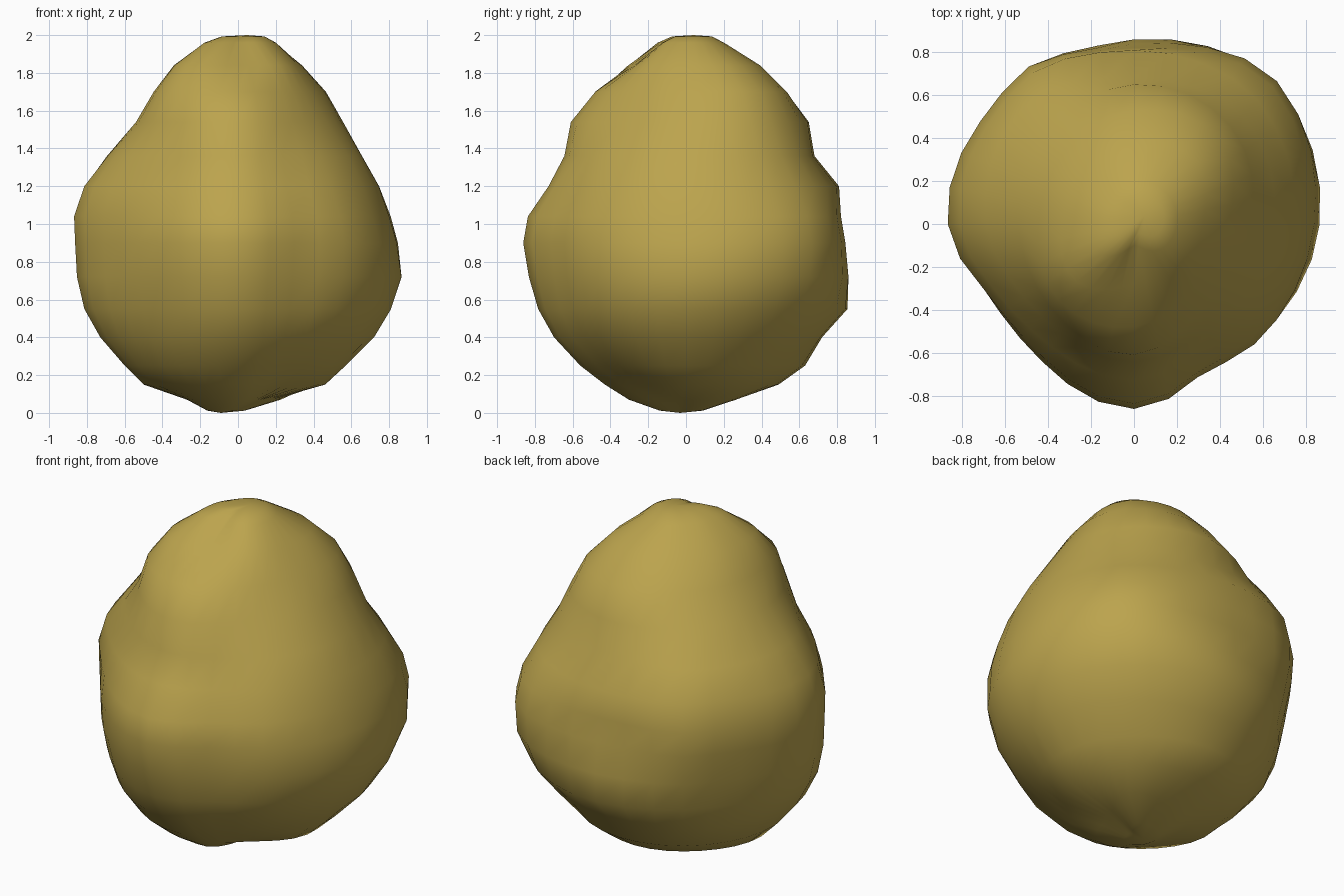
import bpy, bmesh, math
from mathutils import Vector

if "Cube" in bpy.data.objects:
    bpy.data.objects.remove(bpy.data.objects["Cube"])

# Heights of the rings, and the boulder's outline in eight compass directions
HEIGHTS = [.07, .15, .25, .4, .55, .72, .9, 1.04, 1.2, 1.36, 1.54, 1.7, 1.84, 1.96]
PROFILES = [
    [.15, .46, .57, .72, .81, .865, .84, .80, .745, .655, .545, .44, .32, .20],   # right
    [.30, .48, .60, .74, .85, .92, .93, .90, .81, .71, .64, .56, .41, .21],       # back right
    [.26, .49, .63, .72, .855, .86, .84, .82, .81, .68, .65, .53, .39, .20],      # back
    [.30, .48, .62, .73, .78, .81, .84, .85, .82, .74, .58, .46, .34, .16],       # back left
    [.27, .50, .60, .73, .815, .855, .865, .87, .815, .69, .54, .445, .335, .17], # left
    [.29, .45, .56, .66, .71, .745, .755, .74, .69, .61, .55, .50, .38, .20],     # front left
    [.30, .43, .56, .70, .785, .835, .865, .84, .73, .645, .61, .48, .28, .10],   # front
    [.16, .36, .50, .66, .745, .79, .80, .77, .70, .62, .50, .41, .31, .17],      # front right
]
# Knobs and dents between those directions: angle, height, angular width, height spread, depth
LUMPS = [(122, .95, 14, .40, .045), (-66, .85, 14, .50, -.065),
         (-157, .85, 14, .45, -.04), (50, .85, 10, .4, .015)]
SEGMENTS = 32


def radius(level, turn):
    """Smooth periodic interpolation between the eight outlines, plus the lumps."""
    i, t = int(turn), turn - int(turn)
    a, b, c, d = (PROFILES[(i + k) % 8][level] for k in (-1, 0, 1, 2))
    r = b + .5 * t * (c - a + t * (2*a - 5*b + 4*c - d + t * (3*(b - c) + d - a)))
    for angle, height, width, spread, depth in LUMPS:
        da = ((turn * 45 - angle + 180) % 360 - 180) / width
        dz = (HEIGHTS[level] - height) / spread
        r += depth * math.exp(-da * da - dz * dz)
    return r


# Lumpy boulder: stacked irregular rings
bm = bmesh.new()
rings = []
for level, z in enumerate(HEIGHTS):
    ring = []
    for s in range(SEGMENTS):
        angle = math.tau * s / SEGMENTS
        r = radius(level, 8 * s / SEGMENTS)
        ring.append(bm.verts.new((r * math.cos(angle), r * math.sin(angle), z)))
    rings.append(ring)


# Small end rings and poles close the base and the peak
def close_end(ring, centre, scale, z_ring, z_pole):
    c = Vector(centre)
    small = [bm.verts.new((c.x + (v.co.x - c.x) * scale, c.y + (v.co.y - c.y) * scale, z_ring))
             for v in ring]
    pole = bm.verts.new((c.x, c.y, z_pole))
    for s in range(SEGMENTS):
        bm.faces.new((small[s], small[(s + 1) % SEGMENTS], pole))
    return small


rings.insert(0, close_end(rings[0], (-.09, -.03), .4, .012, 0))
rings.append(close_end(rings[-1], (.05, .04), .6, 1.993, 2.0))
for low, high in zip(rings, rings[1:]):
    for s in range(SEGMENTS):
        n = (s + 1) % SEGMENTS
        bm.faces.new((low[s], low[n], high[n], high[s]))
bmesh.ops.recalc_face_normals(bm, faces=bm.faces)
for f in bm.faces:
    f.smooth = True

mesh = bpy.data.meshes.new("boulder")
bm.to_mesh(mesh)
bm.free()
ochre = bpy.data.materials.new("ochre stone")
ochre.diffuse_color = (.50, .37, .075, 1)
ochre.use_nodes = True
ochre.node_tree.nodes["Principled BSDF"].inputs["Base Color"].default_value = ochre.diffuse_color
mesh.materials.append(ochre)
boulder = bpy.data.objects.new("boulder", mesh)
bpy.context.collection.objects.link(boulder)
